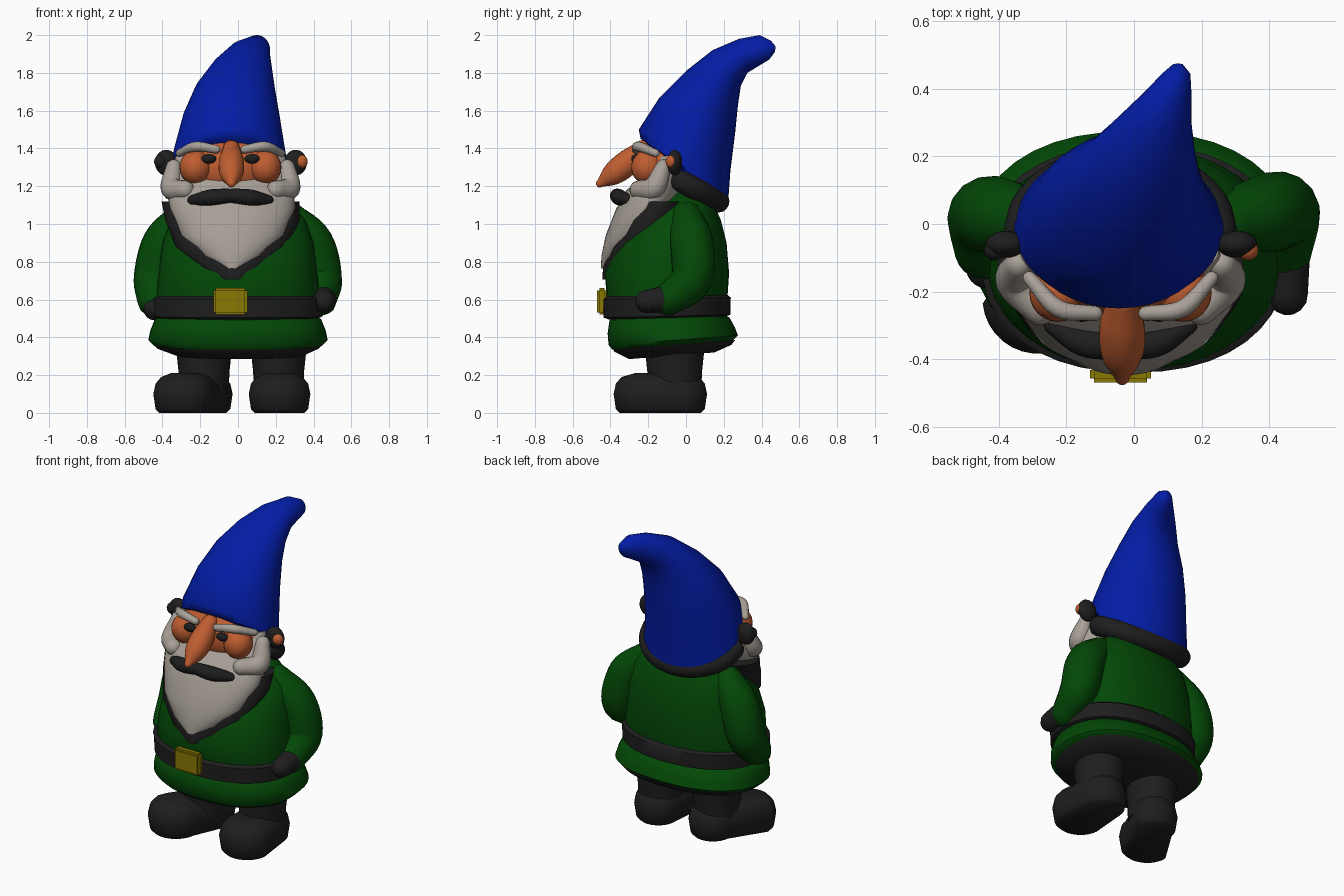
import bpy, bmesh, math
from mathutils import Matrix, Vector


def material(name, rgb):
    m = bpy.data.materials.new(name)
    m.diffuse_color = (*rgb, 1)
    return m


BLUE = material("hat blue", (0.001, 0.012, 0.38))
GREEN = material("coat green", (0.001, 0.065, 0.002))
DARK = material("charcoal", (0.013, 0.013, 0.013))
GREY = material("beard grey", (0.39, 0.35, 0.31))
SKIN = material("skin orange", (0.52, 0.11, 0.03))
GOLD = material("buckle gold", (0.25, 0.19, 0.001))


def finish(name, bm, mat):
    bmesh.ops.recalc_face_normals(bm, faces=bm.faces)
    me = bpy.data.meshes.new(name)
    bm.to_mesh(me)
    bm.free()
    me.materials.append(mat)
    ob = bpy.data.objects.new(name, me)
    bpy.context.collection.objects.link(ob)
    return ob


def skin_rings(bm, rings, caps=True):
    n = len(rings[0])
    for a, b in zip(rings, rings[1:]):
        for i in range(n):
            j = (i + 1) % n
            bm.faces.new((a[i], a[j], b[j], b[i]))
    if caps:
        bm.faces.new(rings[0])
        bm.faces.new(rings[-1])


def loft(name, rows, mat, n=40, power=1.0):
    """Each row: x centre, half width, front y, back y, front z, back z."""
    bm = bmesh.new()
    rings = []
    for cx, rx, fy, by, fz, bz in rows:
        ring = []
        for i in range(n):
            a = 2 * math.pi * i / n
            c, s = (math.copysign(abs(f(a)) ** power, f(a)) for f in (math.cos, math.sin))
            t = (1 + s) / 2
            ring.append(bm.verts.new((cx + rx * c, fy + (by - fy) * t, fz + (bz - fz) * t)))
        rings.append(ring)
    skin_rings(bm, rings)
    return finish(name, bm, mat)


def tube(name, pts, mat, n=16, steps=6):
    """Smooth round tube with rounded ends; each point: x, y, z, radius."""
    P = [Vector(p) for p in pts]
    P = [2 * P[0] - P[1]] + P + [2 * P[-1] - P[-2]]
    path = []
    for k in range(1, len(P) - 2):
        a, b, c, d = P[k - 1:k + 3]
        for s in range(steps + (k == len(P) - 3)):
            t = s / steps
            path.append(0.5 * (2 * b + (c - a) * t + (2 * a - 5 * b + 4 * c - d) * t * t
                               + (3 * b - a - 3 * c + d) * t ** 3))
    pos = [p.to_3d() for p in path]
    rad = [p[3] for p in path]
    tan = [(pos[min(i + 1, len(pos) - 1)] - pos[max(i - 1, 0)]).normalized() for i in range(len(pos))]
    ends = ((0.9, 0.44), (0.6, 0.8), (0.25, 0.97))
    sec = [(pos[0] - tan[0] * rad[0] * h, tan[0], rad[0] * r) for r, h in reversed(ends)]
    sec = sec[::-1] if (sec[0][2] > sec[-1][2]) else sec
    sec += list(zip(pos, tan, rad))
    sec += [(pos[-1] + tan[-1] * rad[-1] * h, tan[-1], rad[-1] * r) for r, h in ends]
    bm = bmesh.new()
    rings = []
    side = tan[0].orthogonal().normalized()
    for p, t, r in sec:
        side = (side - t * side.dot(t)).normalized()
        up = t.cross(side)
        rings.append([bm.verts.new(p + r * (side * math.cos(2 * math.pi * i / n)
                                            + up * math.sin(2 * math.pi * i / n))) for i in range(n)])
    skin_rings(bm, rings)
    return finish(name, bm, mat)


def ball(name, c, r, mat):
    bm = bmesh.new()
    bmesh.ops.create_uvsphere(bm, u_segments=24, v_segments=14, radius=1,
                              matrix=Matrix.Translation(c) @ Matrix.Diagonal((*r, 1)))
    return finish(name, bm, mat)


# Pointed hat: tilted rings that bend backwards to the tip, with a lower brim at the back
hat = loft("hat", [
    (-0.045, 0.31, -0.24, 0.225, 1.45, 1.15), (-0.045, 0.295, -0.25, 0.235, 1.50, 1.28),
    (-0.035, 0.255, -0.14, 0.26, 1.67, 1.48), (-0.015, 0.21, 0.0, 0.275, 1.81, 1.63),
    (0.02, 0.16, 0.14, 0.29, 1.92, 1.73), (0.055, 0.115, 0.28, 0.325, 1.98, 1.80),
    (0.10, 0.07, 0.39, 0.39, 2.0, 1.84), (0.125, 0.042, 0.45, 0.44, 1.97, 1.87),
    (0.13, 0.015, 0.475, 0.47, 1.94, 1.91)], BLUE)
for v in hat.data.vertices[:40]:
    if v.co.y > 0.0:
        v.co.z = 1.2 - 0.25 * v.co.y

# Coat, belt and flared skirt
loft("coat", [
    (0, 0.42, -0.40, 0.21, 0.48, 0.48), (0, 0.435, -0.42, 0.22, 0.62, 0.62),
    (0, 0.42, -0.43, 0.228, 0.74, 0.74), (0, 0.40, -0.37, 0.215, 0.90, 0.90),
    (0, 0.36, -0.27, 0.185, 1.02, 1.02), (-0.01, 0.28, -0.17, 0.14, 1.12, 1.12),
    (-0.02, 0.18, -0.12, 0.10, 1.18, 1.18)], GREEN, power=0.9)
loft("belt", [
    (0, 0.43, -0.41, 0.21, 0.495, 0.51), (0, 0.45, -0.437, 0.235, 0.505, 0.52),
    (0, 0.453, -0.44, 0.237, 0.60, 0.61), (0, 0.43, -0.42, 0.22, 0.615, 0.625)], DARK, power=0.9)
loft("coat_skirt", [
    (0, 0.40, -0.38, 0.20, 0.51, 0.52), (0, 0.44, -0.405, 0.23, 0.49, 0.505),
    (0, 0.465, -0.415, 0.26, 0.42, 0.45), (0, 0.475, -0.41, 0.275, 0.36, 0.41),
    (0, 0.45, -0.39, 0.25, 0.335, 0.385), (0, 0.38, -0.35, 0.2, 0.34, 0.37)], GREEN, power=0.88)
loft("skirt_lining", [
    (0, 0.45, -0.39, 0.26, 0.35, 0.385), (0, 0.43, -0.38, 0.24, 0.325, 0.36),
    (0.01, 0.33, -0.30, 0.15, 0.285, 0.32)], DARK, power=0.88)

# Buckle
bm = bmesh.new()
bmesh.ops.create_cube(bm, size=1, matrix=Matrix.Translation((-0.04, -0.445, 0.59))
                      @ Matrix.Diagonal((0.18, 0.05, 0.14, 1)))
bmesh.ops.bevel(bm, geom=bm.edges[:], offset=0.012, segments=2, affect='EDGES')
finish("buckle", bm, GOLD)

# Arms with dark hands
tube("left_arm", [(0.27, 0.0, 1.03, 0.09), (0.39, 0.03, 0.90, 0.115), (0.44, 0.03, 0.71, 0.112),
                  (0.44, -0.09, 0.60, 0.085)], GREEN)
tube("right_arm", [(-0.29, 0.0, 1.03, 0.09), (-0.39, 0.02, 0.90, 0.115), (-0.44, 0.02, 0.72, 0.112),
                   (-0.44, -0.07, 0.60, 0.095)], GREEN)
tube("left_hand", [(0.45, -0.12, 0.60, 0.07), (0.455, -0.21, 0.59, 0.06)], DARK)
ball("right_hand", (-0.44, -0.12, 0.55), (0.06, 0.07, 0.06), DARK)

# Legs and boots (the right boot turns outward)
for side, leg_x, heel, toe in (("left", 0.215, 0.215, 0.22), ("right", -0.18, -0.17, -0.285)):
    loft(side + "_leg", [(leg_x, 0.13, -0.20, 0.08, 0.1, 0.1), (leg_x, 0.135, -0.205, 0.085, 0.22, 0.22),
                         (leg_x, 0.15, -0.22, 0.10, 0.36, 0.36)], DARK, 24)
    bm = bmesh.new()
    rings = []
    for z, grow, pull in ((0, -0.02, 0), (0.02, 0, 0), (0.10, 0.012, 0), (0.155, 0.0, 0),
                          (0.19, -0.03, 0), (0.21, -0.08, 0.02)):
        ring = []
        for i in range(32):
            a = 2 * math.pi * (i + 0.5) / 32
            front = math.sin(a) < 0
            cx, cy, r = (toe, -0.22 + pull, 0.152) if front else (heel, -0.03, 0.13)
            ring.append(bm.verts.new((cx + (r + grow) * math.cos(a), cy + (r + grow) * math.sin(a), z)))
        rings.append(ring)
    skin_rings(bm, rings)
    finish(side + "_boot", bm, DARK)

# Head and beard, with a dark border behind the beard
ball("head", (-0.04, -0.06, 1.30), (0.28, 0.21, 0.19), SKIN)
beard = [(-0.03, 0.03, -0.45, -0.38, 0.765), (-0.03, 0.16, -0.448, -0.28, 0.83),
         (-0.03, 0.275, -0.425, -0.15, 0.94), (-0.03, 0.33, -0.37, -0.04, 1.08),
         (-0.04, 0.34, -0.315, 0.0, 1.18), (-0.04, 0.315, -0.235, 0.0, 1.24),
         (-0.04, 0.29, -0.17, 0.0, 1.36)]
loft("beard", [(x, w, f, b, z, z) for x, w, f, b, z in beard], GREY)
loft("beard_border", [(x, w + 0.025, f + 0.008, b + 0.05, z - 0.06, z - 0.06)
                      for x, w, f, b, z in beard[:5]], DARK)

# Dark hair roll under the back of the hat
hair = []
for i in range(9):
    a = math.pi * i / 8
    hair.append((-0.04 + 0.285 * math.cos(a), -0.02 + 0.19 * math.sin(a),
                 1.225 - 0.105 * math.sin(a), 0.06))
tube("hair", hair, DARK)

# Face details
tube("nose", [(-0.035, -0.23, 1.40, 0.045), (-0.035, -0.31, 1.325, 0.068), (-0.035, -0.39, 1.262, 0.06),
              (-0.035, -0.455, 1.215, 0.022)], SKIN)
for side, s in (("left", 1), ("right", -1)):
    cx = -0.04 + 0.185 * s
    ball(side + "_cheek", (cx, -0.205, 1.30), (0.085, 0.085, 0.09), SKIN)
    ball(side + "_eye", (-0.04 + 0.115 * s, -0.265, 1.345), (0.04, 0.025, 0.025), DARK)
    tube(side + "_eyebrow", [(-0.04 + 0.075 * s, -0.265, 1.395, 0.022), (cx, -0.25, 1.41, 0.026),
                             (-0.04 + 0.27 * s, -0.16, 1.375, 0.02)], GREY)
    tube(side + "_moustache", [(-0.04 + 0.01 * s, -0.365, 1.15, 0.038), (-0.04 + 0.11 * s, -0.35, 1.14, 0.042),
                               (-0.04 + 0.20 * s, -0.30, 1.125, 0.028)], DARK)
    tube(side + "_whiskers", [(-0.04 + 0.24 * s, -0.25, 1.18, 0.05), (-0.04 + 0.31 * s, -0.17, 1.19, 0.06),
                              (-0.04 + 0.30 * s, -0.12, 1.30, 0.042)], GREY)
    ear_x = 0.325 if s > 0 else -0.40
    ball(side + "_ear", (ear_x - 0.02 * s, -0.06, 1.325), (0.06, 0.04, 0.068), DARK)
    ball(side + "_inner_ear", (ear_x + 0.012 * s, -0.078, 1.33), (0.032, 0.03, 0.035), SKIN if s > 0 else DARK)

# Smooth shading with sharp creases
bpy.ops.object.select_all(action='SELECT')
bpy.context.view_layer.objects.active = hat
bpy.ops.object.shade_smooth_by_angle(angle=math.radians(50))
